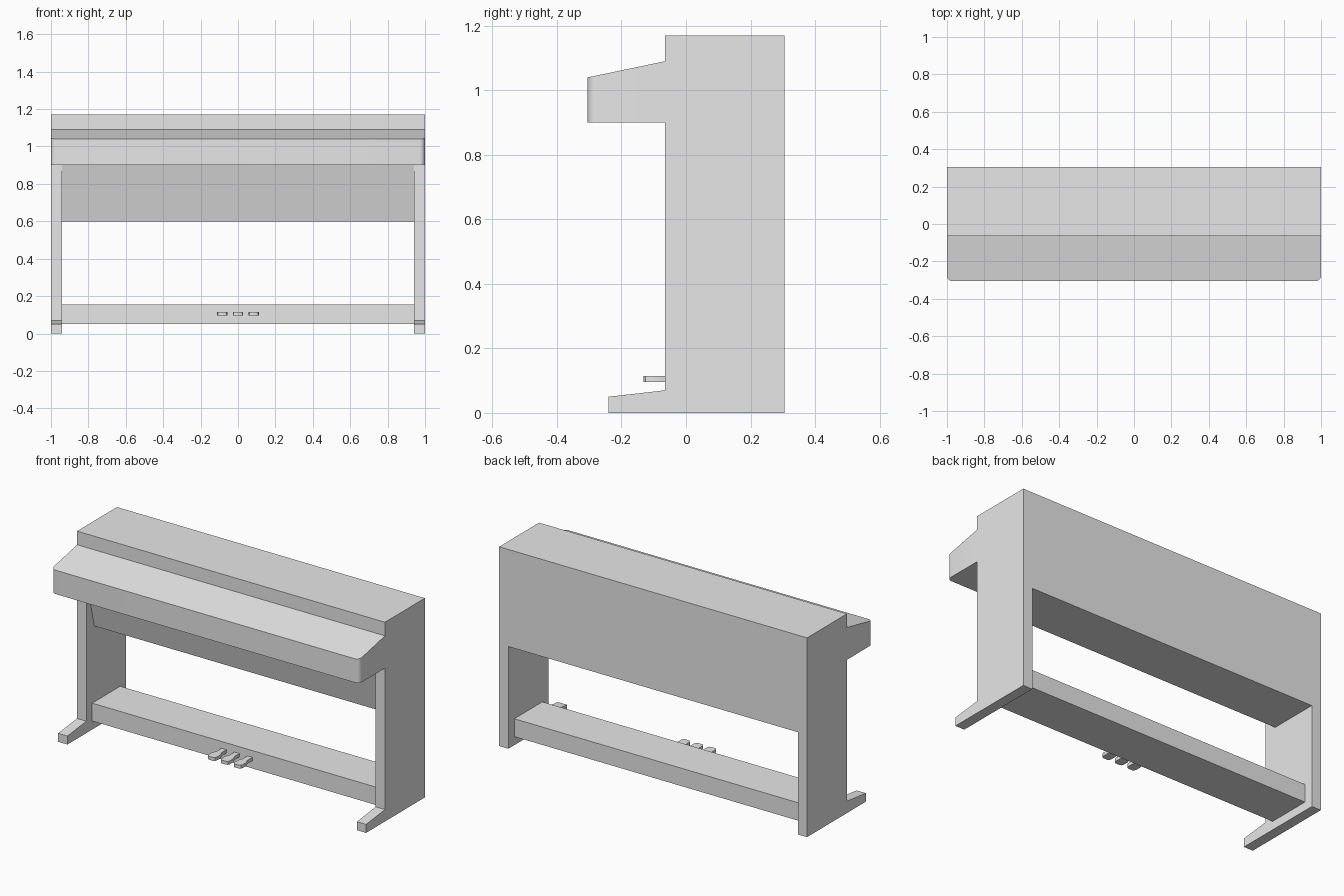
import bpy
import bmesh
import math

cube = bpy.data.objects.get("Cube")
if cube:
    bpy.data.objects.remove(cube, do_unlink=True)

grey = bpy.data.materials.new("light_grey")
grey.use_nodes = True
grey.diffuse_color = (0.8, 0.8, 0.8, 1)
for node in grey.node_tree.nodes:
    if node.type == 'BSDF_PRINCIPLED':
        node.inputs["Base Color"].default_value = (0.8, 0.8, 0.8, 1)


def extrude(name, points, shift):
    """Solid made by sweeping a closed outline of 3D points along shift."""
    bm = bmesh.new()
    face = bm.faces.new([bm.verts.new(p) for p in points])
    moved = bmesh.ops.extrude_face_region(bm, geom=[face])["geom"]
    bmesh.ops.translate(bm, vec=shift,
                        verts=[v for v in moved if isinstance(v, bmesh.types.BMVert)])
    bmesh.ops.recalc_face_normals(bm, faces=bm.faces)
    mesh = bpy.data.meshes.new(name)
    bm.to_mesh(mesh)
    bm.free()
    mesh.materials.append(grey)
    obj = bpy.data.objects.new(name, mesh)
    bpy.context.collection.objects.link(obj)
    return obj


def across(name, profile, x0, x1):
    """Side profile of (y, z) points stretched from x0 to x1."""
    return extrude(name, [(x0, y, z) for y, z in profile], (x1 - x0, 0, 0))


def smooth(obj):
    bpy.ops.object.select_all(action='DESELECT')
    obj.select_set(True)
    bpy.context.view_layer.objects.active = obj
    bpy.ops.object.shade_smooth_by_angle(angle=math.radians(35))


FRONT, BACK, TOP = -0.065, 0.305, 1.17
INNER = 0.94

# Side panels and feet
panel = [(FRONT, 0), (BACK, 0), (BACK, TOP), (FRONT, TOP)]
foot = [(-0.24, 0), (FRONT, 0), (FRONT, 0.07), (-0.24, 0.05)]
for side, s in (("left", 1), ("right", -1)):
    across(side + "_side_panel", panel, s * INNER, s)
    across(side + "_foot", foot, s * INNER, s)

# Upper body with the leaning knee board
across("upper_body", [(0.01, 0.6), (BACK, 0.6), (BACK, TOP),
                      (FRONT, TOP), (FRONT, 0.9)], -INNER, INNER)

# Key case with sloped lid and rounded front corners
case = across("key_case", [(-0.305, 0.9), (FRONT, 0.9),
                           (FRONT, 1.09), (-0.305, 1.04)], -1, 1)
bm = bmesh.new()
bm.from_mesh(case.data)
corners = [e for e in bm.edges
           if all(v.co.y < -0.3 for v in e.verts)
           and abs(e.verts[0].co.x - e.verts[1].co.x) < 0.01]
bmesh.ops.bevel(bm, geom=corners, offset=0.028, segments=6, profile=0.5,
                affect='EDGES')
bm.to_mesh(case.data)
bm.free()
smooth(case)

# Pedal board
across("pedal_board", [(-0.01, 0.05), (0.25, 0.05),
                       (0.25, 0.155), (-0.01, 0.155)], -INNER, INNER)

# Pedals: narrow neck flaring into a rounded toe
half = [(0.016, 0.0), (0.016, -0.055), (0.027, -0.08), (0.027, -0.115),
        (0.023, -0.126), (0.014, -0.131)]
outline = half + [(-x, y) for x, y in reversed(half)]
for name, cx in (("left", 0.084), ("middle", 0), ("right", -0.084)):
    pedal = extrude(name + "_pedal", [(cx + x, y, 0.095) for x, y in outline],
                    (0, 0, 0.02))
    smooth(pedal)
